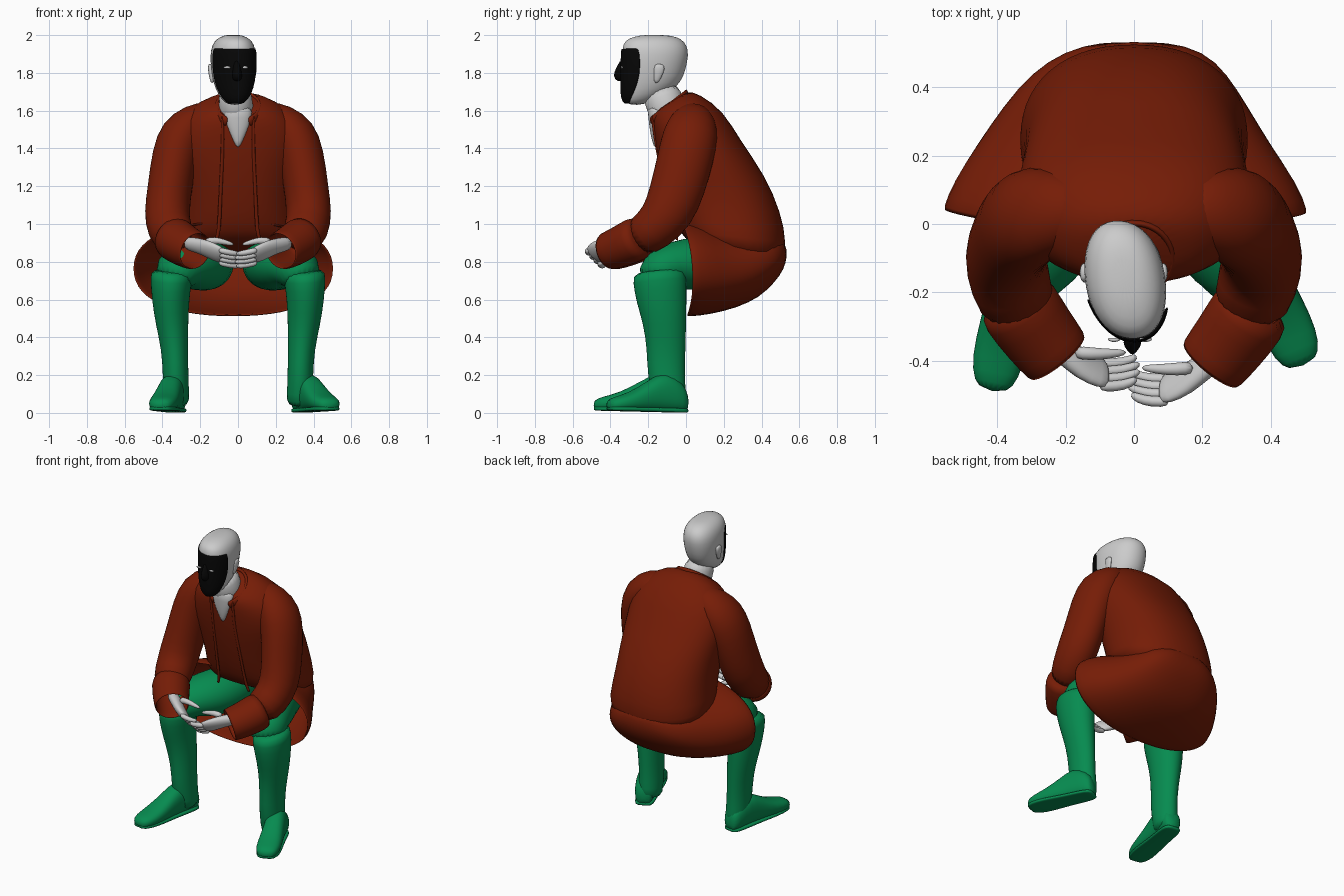
import bpy, bmesh, math
from mathutils import Vector as V


def material(name, col):
    m = bpy.data.materials.new(name)
    m.diffuse_color = (*col, 1)
    return m


RED = material("coat_red", (0.18, 0.012, 0.002))
GREEN = material("boot_green", (0.002, 0.26, 0.08))
BLACK = material("mask_black", (0.002, 0.002, 0.002))
X, Z = V((1, 0, 0)), V((0, 0, 1))


def loft(name, rings, mat=None, arcs=None, caps=(True, True), n=20, p=2.0, solid=0, sub=1):
    """Skin rings of (centre, u, v); arcs gives a half angle around +v for open shells."""
    bm = bmesh.new()
    rows = []
    for k, (c, u, v) in enumerate(rings):
        row = []
        for i in range(n):
            if arcs:
                a = math.pi / 2 + math.radians(arcs[k]) * (2 * i / (n - 1) - 1)
            else:
                a = 2 * math.pi * i / n
            ca, sa = math.cos(a), math.sin(a)
            q = 2 / p
            row.append(bm.verts.new(c + u * math.copysign(abs(ca) ** q, ca)
                                    + v * math.copysign(abs(sa) ** q, sa)))
        rows.append(row)
    for a, b in zip(rows, rows[1:]):
        for i in range(n - 1 if arcs else n):
            j = (i + 1) % n
            bm.faces.new((a[i], a[j], b[j], b[i]))
    if not arcs:
        if caps[0]:
            bm.faces.new(rows[0])
        if caps[1]:
            bm.faces.new(rows[-1])
    bmesh.ops.recalc_face_normals(bm, faces=bm.faces)
    for f in bm.faces:
        f.smooth = True
    me = bpy.data.meshes.new(name)
    bm.to_mesh(me)
    bm.free()
    ob = bpy.data.objects.new(name, me)
    bpy.context.collection.objects.link(ob)
    if mat:
        me.materials.append(mat)
    if solid:
        s = ob.modifiers.new("thickness", 'SOLIDIFY')
        s.thickness = solid
    if sub:
        ob.modifiers.new("smooth", 'SUBSURF').levels = sub
    return ob


def span(front, back, rx, cx=0.0, skew=0.0):
    """Ring between two (y, z) points, half width rx; skew turns it sideways."""
    f = V((cx - skew * (front[0] + 0.17), *front))
    b = V((cx - skew * (back[0] + 0.17), *back))
    return ((f + b) / 2, V((rx, -skew * rx, 0)), (f - b) / 2)


def tube(name, pts, mat=None, ref=X, side=1, shift=(0, 0, 0), **kw):
    """Tube along (x, y, z, ru, rv) points, mirrored by side."""
    P = [V((q[0] * side, q[1], q[2])) + V(shift) for q in pts]
    rings = []
    for i, q in enumerate(pts):
        t = (P[min(i + 1, len(P) - 1)] - P[max(i - 1, 0)]).normalized()
        v = t.cross(ref).normalized()
        u = v.cross(t).normalized()
        rings.append((P[i], u * q[3], v * q[-1]))
    return loft(name, rings, mat, **kw)


# coat body: (front, back, half width) down the leaning spine
body = [((-0.17, 1.60), (0.0, 1.71), 0.11), ((-0.18, 1.55), (0.07, 1.69), 0.23),
        ((-0.17, 1.46), (0.20, 1.60), 0.33), ((-0.155, 1.35), (0.29, 1.44), 0.35),
        ((-0.12, 1.20), (0.42, 1.26), 0.325), ((-0.08, 1.06), (0.505, 1.06), 0.32),
        ((-0.04, 0.96), (0.535, 0.90), 0.34), ((0.02, 0.89), (0.515, 0.76), 0.33)]
loft("coat_body", [span(*r) for r in body], RED, p=2.25, n=28)

# coat skirt: a bag open to the front, hem bowed back at the sides
skirt = [((-0.03, 1.02), (0.0, 0.505), 0.54, -0.025), ((0.06, 1.02), (0.13, 0.52), 0.505, -0.025),
         ((0.17, 0.98), (0.27, 0.555), 0.435, -0.03), ((0.29, 0.96), (0.39, 0.61), 0.36, -0.025),
         ((0.40, 0.95), (0.47, 0.69), 0.29, -0.015), ((0.48, 0.93), (0.52, 0.76), 0.21),
         ((0.53, 0.90), (0.535, 0.83), 0.10)]
bag = loft("coat_skirt", [span(*r) for r in skirt], RED, p=2.3, n=28,
           caps=(False, True), solid=0.015)
for v in bag.data.vertices:
    v.co.y += 0.05 * (v.co.x / 0.53) ** 2 * max(0, 1 - max(v.co.y, 0) / 0.25)

# coat collar, standing round the neck and open at the front
collar = [((0.02, 1.66), (-0.19, 1.50), 0.135), ((0.01, 1.71), (-0.215, 1.535), 0.125),
          ((0.0, 1.715), (-0.205, 1.56), 0.115)]
loft("collar", [span(*r) for r in collar], RED, arcs=(150, 152, 150), n=28, solid=0.018)

# skin wedge in the open neckline
wedge = [(0, -0.155, 1.40, 0.006, 0.015), (0, -0.165, 1.48, 0.045, 0.025),
         (0, -0.165, 1.56, 0.075, 0.035), (0, -0.15, 1.63, 0.08, 0.06)]
tube("chest", wedge)
tube("neck", [(0, -0.06, 1.50, 0.09), (-0.01, -0.11, 1.62, 0.092, 0.10),
              (-0.02, -0.14, 1.73, 0.09, 0.11)])

# head, slightly turned
head = [((-0.30, 1.63), (-0.22, 1.63), 0.035), ((-0.325, 1.65), (-0.14, 1.67), 0.07),
        ((-0.332, 1.71), (-0.05, 1.72), 0.098), ((-0.335, 1.79), (-0.01, 1.78), 0.114),
        ((-0.337, 1.87), (0.01, 1.86), 0.122), ((-0.34, 1.935), (0.016, 1.92), 0.119),
        ((-0.325, 1.972), (-0.005, 1.965), 0.10), ((-0.28, 1.992), (-0.045, 1.99), 0.07),
        ((-0.21, 2.003), (-0.10, 2.0), 0.035)]
loft("head", [span(*r, skew=0.08, cx=-0.025) for r in head], p=2.2)

# mask: shell over the front of the head
mask = [((-0.325, 1.635), (-0.16, 1.64), 0.05), ((-0.345, 1.66), (-0.12, 1.67), 0.082),
        ((-0.347, 1.715), (-0.06, 1.73), 0.108), ((-0.348, 1.79), (-0.01, 1.80), 0.122),
        ((-0.346, 1.87), (0.01, 1.88), 0.129), ((-0.343, 1.93), (0.01, 1.935), 0.126)]
loft("mask", [span(*r, skew=0.1, cx=-0.025) for r in mask], BLACK,
     arcs=(50, 62, 70, 72, 70, 66), p=2.05, solid=0.006)
tube("mask_nose", [(-0.008, -0.335, 1.87, 0.012), (-0.006, -0.345, 1.82, 0.022, 0.028),
                   (-0.004, -0.348, 1.785, 0.03, 0.044), (-0.006, -0.34, 1.755, 0.022)],
     BLACK, n=12, p=1.4)

# eyes and ears
for s in (-1, 1):
    x = -0.012 + s * 0.046
    tube("eye", [(x - 0.02, -0.336, 1.828, 0.004), (x, -0.341, 1.83, 0.01, 0.008),
                 (x + 0.02, -0.336, 1.828, 0.004)], ref=Z, n=8)
    tube("ear", [(-0.03 + s * 0.105, -0.16, 1.745, 0.01, 0.012),
                 (-0.03 + s * 0.112, -0.15, 1.785, 0.013, 0.024),
                 (-0.03 + s * 0.119, -0.14, 1.83, 0.013, 0.033),
                 (-0.03 + s * 0.115, -0.14, 1.848, 0.01, 0.02)], n=10)

sleeve = [(0.13, 0.04, 1.60, 0.06, 0.07), (0.22, 0.04, 1.555, 0.095, 0.12),
          (0.295, 0.025, 1.475, 0.13, 0.15), (0.335, 0.0, 1.36, 0.125, 0.15),
          (0.36, -0.04, 1.2, 0.118, 0.147), (0.378, -0.09, 1.06, 0.122, 0.14),
          (0.365, -0.17, 0.97, 0.12, 0.12), (0.325, -0.27, 0.915, 0.11, 0.108)]
cuff = [(0.36, -0.23, 0.935, 0.11, 0.11), (0.335, -0.265, 0.92, 0.122, 0.12),
        (0.28, -0.345, 0.88, 0.114, 0.11), (0.222, -0.415, 0.855, 0.108, 0.104)]
placket = [(0.085, -0.18, 1.58, 0.01, 0.008), (0.08, -0.165, 1.45, 0.01, 0.008),
           (0.085, -0.135, 1.3, 0.01, 0.008), (0.095, -0.095, 1.12, 0.01, 0.008),
           (0.10, -0.055, 0.95, 0.012, 0.01), (0.12, -0.045, 0.91, 0.01, 0.008)]
thigh = [(0.15, 0.36, 0.80, 0.12, 0.13), (0.16, 0.2, 0.79, 0.15, 0.145),
         (0.20, 0.06, 0.79, 0.165, 0.145), (0.265, -0.06, 0.785, 0.15, 0.13),
         (0.32, -0.14, 0.765, 0.125, 0.12), (0.345, -0.15, 0.68, 0.1, 0.12)]
boot = [(0.35, -0.145, 0.76, 0.11, 0.132), (0.354, -0.14, 0.71, 0.112, 0.145),
        (0.357, -0.13, 0.60, 0.1, 0.135), (0.35, -0.112, 0.48, 0.088, 0.115),
        (0.335, -0.105, 0.34, 0.071, 0.103), (0.33, -0.105, 0.2, 0.068, 0.1),
        (0.328, -0.09, 0.10, 0.07, 0.09), (0.325, -0.08, 0.03, 0.068, 0.085)]
palm = [(0.30, -0.36, 0.90, 0.042, 0.035), (0.22, -0.415, 0.885, 0.045, 0.035),
        (0.17, -0.455, 0.865, 0.06, 0.032), (0.115, -0.48, 0.84, 0.062, 0.026),
        (0.09, -0.485, 0.83, 0.05, 0.018)]
thumb = [(0.19, -0.42, 0.905, 0.022), (0.14, -0.425, 0.915, 0.02),
         (0.09, -0.425, 0.905, 0.016), (0.035, -0.42, 0.89, 0.009)]

for s, tag, toe, dy in ((1, "left", (0.495, -0.365), 0.0), (-1, "right", (0.415, -0.44), 0.045)):
    # arms
    tube(tag + "_sleeve", sleeve, RED, side=s)
    tube(tag + "_cuff", cuff, RED, side=s, shift=(0, dy / 2, 0), caps=(True, False), solid=0.012)
    tube(tag + "_placket", placket, RED, side=s, n=8)
    # cupped hand
    off = (-0.015 * s, dy, 0)
    tube(tag + "_palm", palm, side=s, shift=off, ref=V((0, -0.7, 0.7)), n=14)
    tube(tag + "_thumb", thumb, side=s, shift=off, ref=Z, n=10)
    for i in range(4):
        k = i - 1.5
        y, z, e = -0.485 - 0.022 * k, 0.83 + 0.022 * k, 0.01 * abs(k)
        tube(tag + "_finger", [(0.12, y, z, 0.017), (0.07, y - 0.003, z - 0.012, 0.017),
                               (0.025, y + 0.008, z - 0.02, 0.015),
                               (-0.008 + e, y + 0.022, z - 0.02, 0.009)],
             side=s, shift=off, ref=Z, n=10)
    # legs
    tube(tag + "_thigh", thigh, GREEN, side=s)
    tube(tag + "_boot", boot, GREEN, side=s)
    # foot: (fraction from heel to toe, half width, height)
    h, t = V((0.322 * s, 0.005, 0)), V((toe[0] * s, toe[1] - 0.05, 0))
    d = t - h
    across = V((-d.y, d.x, 0)).normalized()
    foot, sole = [], []
    for f, w, top in ((0, 0.045, 0.10), (0.08, 0.064, 0.17), (0.3, 0.066, 0.22),
                      (0.48, 0.068, 0.165), (0.72, 0.078, 0.098), (0.9, 0.072, 0.076),
                      (1, 0.042, 0.055)):
        lift = 0.012 * f
        foot.append((h + d * f + Z * (top / 2 + lift), across * w, Z * top / 2))
        sole.append((h + d * f + Z * (0.012 + lift), across * w * 0.98, Z * 0.012))
    loft(tag + "_foot", foot, GREEN, p=2.4)
    loft(tag + "_sole", sole, GREEN, p=4)
